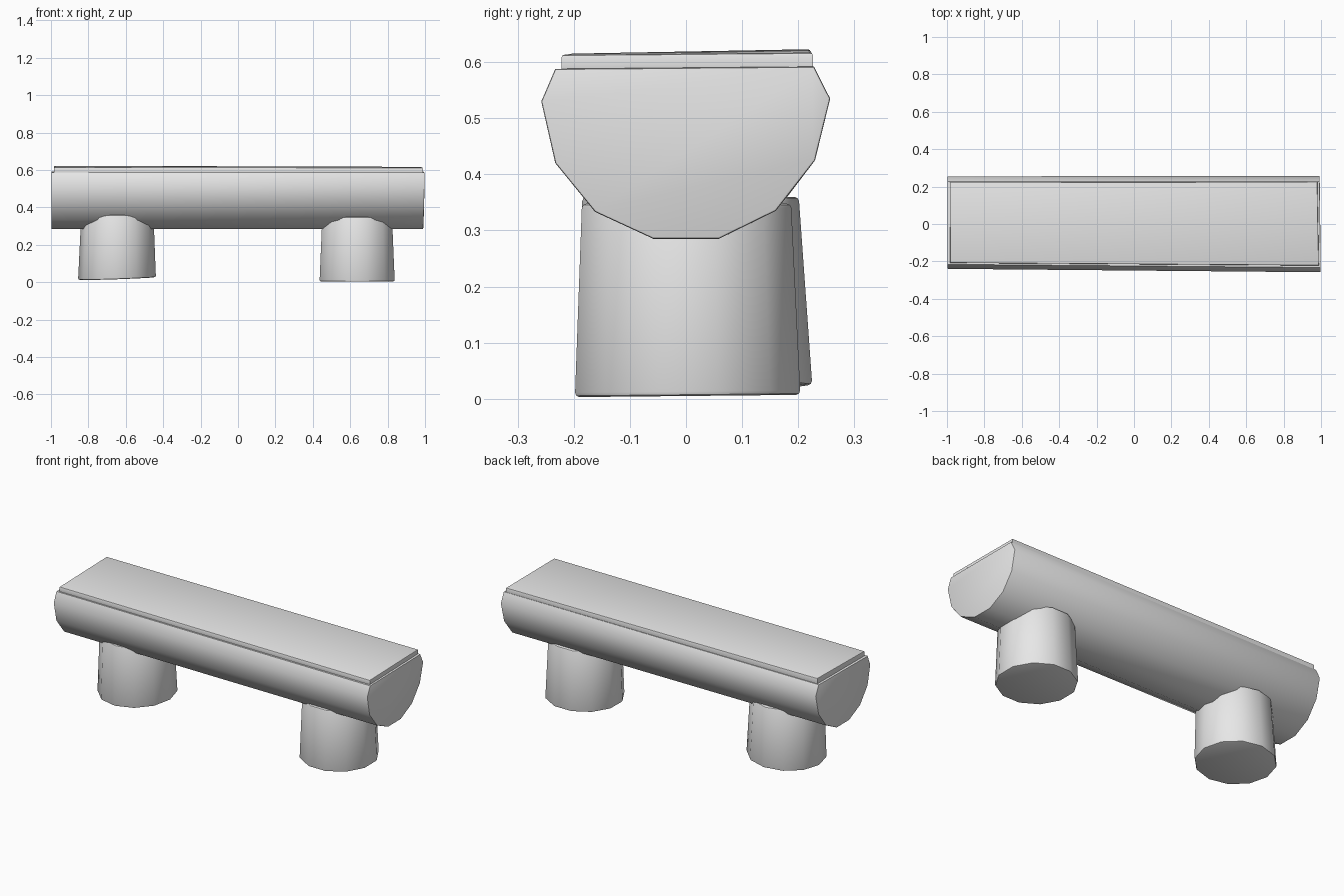
import bpy, bmesh, math
from mathutils import Vector

if "Cube" in bpy.data.objects:
    bpy.data.objects.remove(bpy.data.objects["Cube"], do_unlink=True)

# One plain grey for every part
GREY = (0.8, 0.8, 0.8, 1)
grey = bpy.data.materials.new("plain_grey")
grey.use_nodes = True
grey.diffuse_color = GREY
grey.node_tree.nodes["Principled BSDF"].inputs["Base Color"].default_value = GREY


def loft(name, ring_a, ring_b, bevel, smooth_angle):
    """Closed solid between two matching rings, with softened rims."""
    bm = bmesh.new()
    a = [bm.verts.new(p) for p in ring_a]
    b = [bm.verts.new(p) for p in ring_b]
    n = len(a)
    caps = [bm.faces.new(a), bm.faces.new(b)]
    for i in range(n):
        j = (i + 1) % n
        bm.faces.new((a[i], a[j], b[j], b[i]))
    bmesh.ops.recalc_face_normals(bm, faces=bm.faces)
    rims = list({e for f in caps for e in f.edges})
    bmesh.ops.bevel(bm, geom=rims, offset=bevel, segments=2, profile=0.5,
                    affect='EDGES', clamp_overlap=True)
    mesh = bpy.data.meshes.new(name)
    bm.to_mesh(mesh)
    bm.free()
    obj = bpy.data.objects.new(name, mesh)
    bpy.context.collection.objects.link(obj)
    mesh.materials.append(grey)
    bpy.ops.object.select_all(action='DESELECT')
    obj.select_set(True)
    bpy.context.view_layer.objects.active = obj
    bpy.ops.object.shade_smooth_by_angle(angle=math.radians(smooth_angle))
    return obj


def circle(x, y, z, radius, sides, turn=0, slope_x=0, slope_y=0):
    """Horizontal ring whose height may lean along x and y."""
    ring = []
    for i in range(sides):
        t = 2 * math.pi * (i + turn) / sides
        dx, dy = radius * math.cos(t), radius * math.sin(t)
        ring.append(Vector((x + dx, y + dy, z + slope_x * dx + slope_y * dy)))
    return ring


# Log beam: faceted round underside, flat top, slightly uneven ends
profile = [(-0.233, 0.588), (-0.258, 0.53), (-0.233, 0.42), (-0.162, 0.333),
           (-0.058, 0.285), (0.058, 0.285), (0.16, 0.335), (0.23, 0.425),
           (0.257, 0.535), (0.228, 0.592)]
left_end = [Vector((0.99 + 0.02 * (z - 0.3) - 0.012 * y, y, z)) for y, z in profile]
right_end = [Vector((-0.998, y * 0.96 + 0.008, z)) for y, z in profile]
loft("log_beam", right_end, left_end, 0.004, 40)

# Thin seat plank, with one corner sitting a little higher
plank_low = [Vector(p) for p in ((-0.983, -0.208, 0.58), (0.988, -0.222, 0.58),
                                 (0.98, 0.226, 0.58), (-0.985, 0.222, 0.58))]
plank_high = [Vector((p.x, p.y, h)) for p, h in
              zip(plank_low, (0.615, 0.613, 0.617, 0.623))]
loft("seat_plank", plank_low, plank_high, 0.005, 30)

# Two stump legs, wider at the foot
loft("left_leg",
     circle(0.637, 0.003, 0.005, 0.208, 12, 0.5, 0, 0.01),
     circle(0.637, 0.001, 0.348, 0.193, 12, 0.5), 0.008, 40)
loft("right_leg",
     circle(-0.647, 0.017, 0.02, 0.208, 12, 0, 0.035, 0.02),
     circle(-0.645, 0.008, 0.36, 0.193, 12, 0), 0.008, 40)
